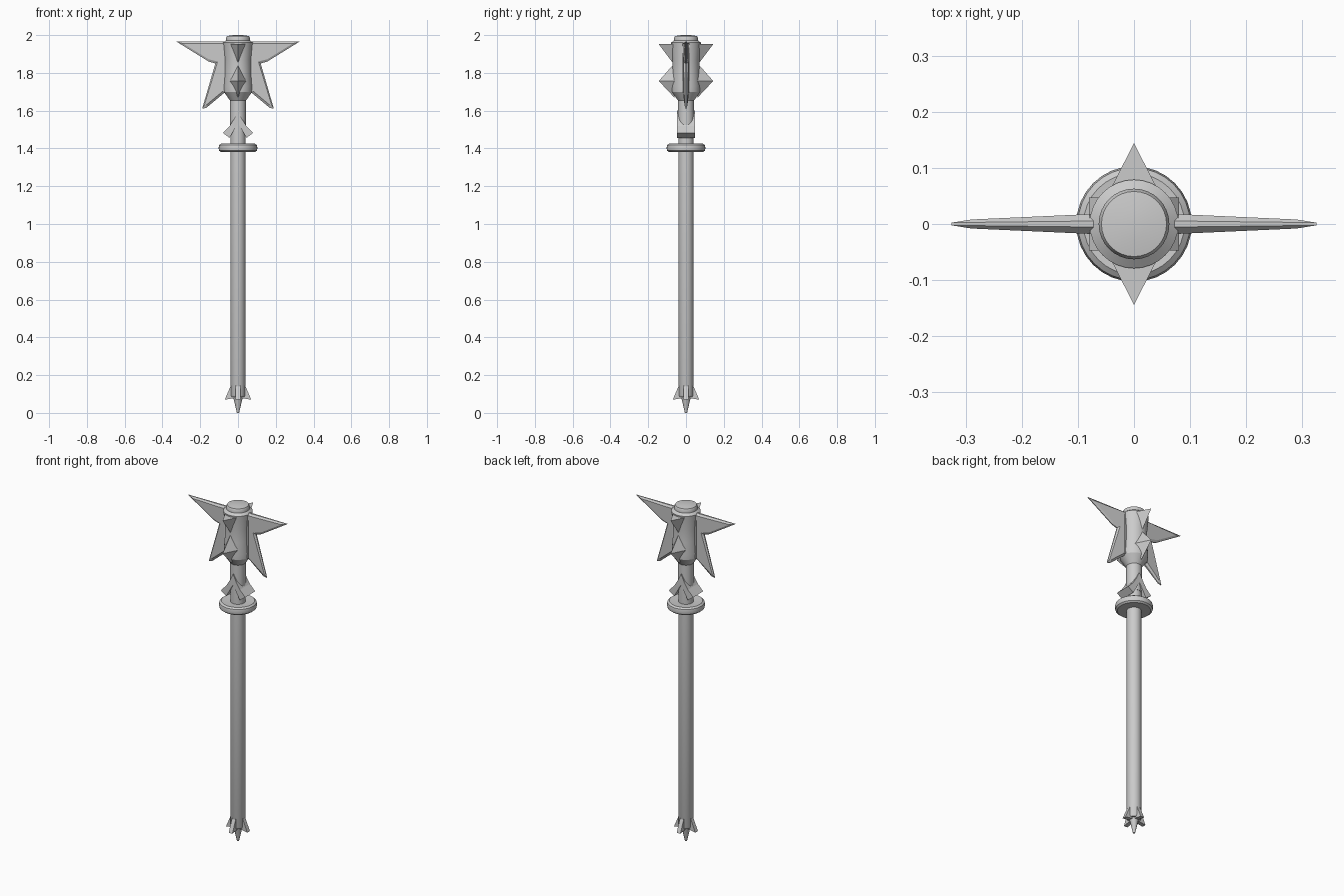
import bpy, math

if "Cube" in bpy.data.objects:
    bpy.data.objects.remove(bpy.data.objects["Cube"])


def add_mesh(name, verts, faces, smooth=False):
    me = bpy.data.meshes.new(name)
    me.from_pydata(verts, [], faces)
    ob = bpy.data.objects.new(name, me)
    bpy.context.collection.objects.link(ob)
    bpy.ops.object.select_all(action='DESELECT')
    ob.select_set(True)
    bpy.context.view_layer.objects.active = ob
    bpy.ops.object.mode_set(mode='EDIT')
    bpy.ops.mesh.select_all(action='SELECT')
    bpy.ops.mesh.normals_make_consistent(inside=False)
    bpy.ops.object.mode_set(mode='OBJECT')
    if smooth:
        bpy.ops.object.shade_smooth_by_angle(angle=math.radians(30))
    return ob


def lathe(name, profile, n=32):
    """Closed solid turned around z from (radius, z) points."""
    verts = [(r * math.cos(2 * math.pi * i / n), r * math.sin(2 * math.pi * i / n), z)
             for r, z in profile for i in range(n)]
    faces = [(k * n + i, k * n + (i + 1) % n, (k + 1) * n + (i + 1) % n, (k + 1) * n + i)
             for k in range(len(profile) - 1) for i in range(n)]
    last = (len(profile) - 1) * n
    faces += [tuple(range(n)), tuple(range(last, last + n))]
    return add_mesh(name, verts, faces, True)


def stack(name, loops):
    """Solid skinned through equal-length vertex loops, capped at both ends."""
    n = len(loops[0])
    verts = [v for lp in loops for v in lp]
    faces = [(k * n + i, k * n + (i + 1) % n, (k + 1) * n + (i + 1) % n, (k + 1) * n + i)
             for k in range(len(loops) - 1) for i in range(n)]
    last = (len(loops) - 1) * n
    faces += [tuple(range(n)), tuple(range(last, last + n))]
    return add_mesh(name, verts, faces)


# Shaft, neck and collar
lathe("shaft", [(0.036, 0.085), (0.04, 0.095), (0.04, 1.50)])
lathe("neck", [(0.042, 1.49), (0.042, 1.67)])
lathe("collar", [(0.04, 1.38), (0.09, 1.38), (0.1, 1.388), (0.103, 1.402),
                 (0.1, 1.417), (0.09, 1.425), (0.04, 1.42)])

# Head drum, slightly waisted, with a cap
lathe("head", [(0.04, 1.65), (0.075, 1.70), (0.076, 1.73), (0.071, 1.80), (0.071, 1.87),
               (0.078, 1.95), (0.079, 1.96), (0.063, 1.972)])
lathe("cap", [(0.062, 1.965), (0.063, 1.985), (0.058, 1.995), (0.025, 2.0)])

# Side blades: bevelled outline, thicker at the root
outer = [(0.06, 1.965), (0.325, 1.965), (0.155, 1.860), (0.12, 1.85),
         (0.19, 1.61), (0.168, 1.615), (0.06, 1.705)]
inner = [(0.06, 1.955), (0.29, 1.955), (0.155, 1.872), (0.108, 1.86),
         (0.178, 1.63), (0.168, 1.63), (0.06, 1.72)]


def thick(x):
    return 0.008 + max(0, 0.155 - x) * 0.11


for side, s in (("right", 1), ("left", -1)):
    stack(side + "_blade", [
        [(s * x, -thick(x), z) for x, z in inner],
        [(s * x, -0.3 * thick(x), z) for x, z in outer],
        [(s * x, 0.3 * thick(x), z) for x, z in outer],
        [(s * x, thick(x), z) for x, z in inner]])
    # Rib holding the blade root
    rib = [(0.05, 1.70), (0.079, 1.70), (0.079, 1.96), (0.05, 1.96)]
    stack(side + "_blade_rib", [[(s * x, y, z) for x, z in rib] for y in (-0.018, 0.018)])
    # Flared guard under the head
    flare = [(0, 1.60), (0.022, 1.555), (0.045, 1.518), (0.08, 1.482),
             (0.045, 1.456), (0.02, 1.50), (0, 1.535)]
    stack(side + "_flare", [[(s * x, y, z) for x, z in flare] for y in (-0.047, 0.047)])

# Pyramid studs on front and back
for side, s in (("front", -1), ("back", 1)):
    add_mesh(side + "_upper_stud",
             [(-0.043, s * 0.06, 1.952), (0.043, s * 0.06, 1.952),
              (0, s * 0.068, 1.85), (0, s * 0.144, 1.952)],
             [(0, 1, 2), (0, 1, 3), (1, 2, 3), (2, 0, 3)])
    add_mesh(side + "_lower_stud",
             [(-0.043, s * 0.06, 1.757), (0, s * 0.062, 1.85), (0.043, s * 0.06, 1.757),
              (0, s * 0.062, 1.67), (0, s * 0.144, 1.757)],
             [(0, 1, 2, 3), (0, 1, 4), (1, 2, 4), (2, 3, 4), (3, 0, 4)])

# Foot spike and its four fins
lathe("foot_spike", [(0.006, 0), (0.022, 0.07), (0.03, 0.10)], 12)
fin = [(0.01, 0.145), (0.038, 0.145), (0.07, 0.07), (0.02, 0.078), (0.01, 0.08)]
for k in range(4):
    ob = stack("foot_fin_%d" % (k + 1), [[(x, y, z) for x, z in fin] for y in (-0.012, 0.012)])
    ob.rotation_euler.z = k * math.pi / 2
